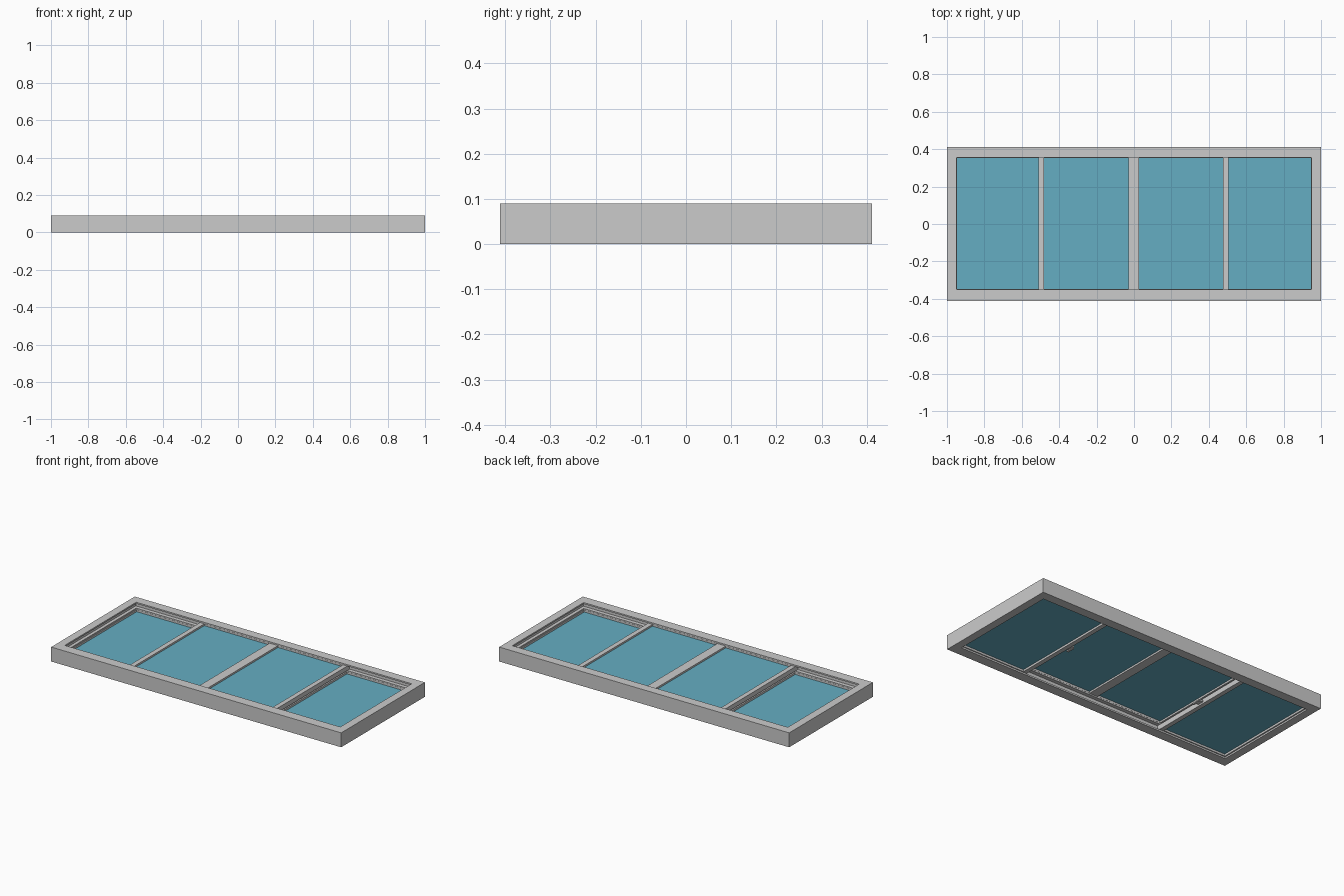
import bpy

if "Cube" in bpy.data.objects:
    bpy.data.objects.remove(bpy.data.objects["Cube"])

YC = 0.0025  # centre line of the opening


def new_object(name, verts, faces, mat=None):
    mesh = bpy.data.meshes.new(name)
    mesh.from_pydata(verts, [], faces)
    ob = bpy.data.objects.new(name, mesh)
    bpy.context.collection.objects.link(ob)
    if mat:
        mesh.materials.append(mat)
    return ob


def rect(x0, x1, y0, y1, z):
    return [(x0, y0, z), (x1, y0, z), (x1, y1, z), (x0, y1, z)]


def box(name, x0, x1, y0, y1, z0, z1, mat=None):
    faces = [(3, 2, 1, 0), (4, 5, 6, 7)]
    faces += [(i, (i + 1) % 4, (i + 1) % 4 + 4, i + 4) for i in range(4)]
    return new_object(name, rect(x0, x1, y0, y1, z0) + rect(x0, x1, y0, y1, z1), faces, mat)


def swept_frame(name, loops):
    """Closed cross-section carried around a rectangle; loops are (x0, x1, y0, y1, z)."""
    verts = [v for l in loops for v in rect(*l)]
    n = len(loops)
    faces = [(4 * k + i, 4 * k + (i + 1) % 4,
              4 * ((k + 1) % n) + (i + 1) % 4, 4 * ((k + 1) % n) + i)
             for k in range(n) for i in range(4)]
    return new_object(name, verts, faces)


glass_mat = bpy.data.materials.new("glass_blue")
glass_mat.diffuse_color = (0.13, 0.42, 0.54, 1)
glass_mat.use_nodes = True
glass_mat.node_tree.nodes["Principled BSDF"].inputs["Base Color"].default_value = glass_mat.diffuse_color

# Outer frame with two tracks: (inset from outer edge, height)
profile = [(0, 0), (0, 0.09), (0.05, 0.09), (0.05, 0.081), (0.03, 0.081), (0.03, 0.053),
           (0.05, 0.053), (0.05, 0.045), (0.03, 0.045), (0.03, 0.010), (0.05, 0.010), (0.05, 0)]
loops = []
for inset, z in profile:
    dy = inset * 1.2
    c = YC if inset else 0
    loops.append((-1 + inset, 1 - inset, -0.412 + dy + c, 0.412 - dy + c, z))
swept_frame("outer_frame", loops)


# Glazed panels: rail opening, rectangular ring and a thin pane
def panel(name, outer, inner, z0, z1):
    ox0, ox1 = outer
    ix0, ix1 = inner
    oy, iy = 0.375, 0.351
    o = (ox0, ox1, YC - oy, YC + oy)
    i = (ix0, ix1, YC - iy, YC + iy)
    swept_frame(name + "_sash", [o + (z0,), o + (z1,), i + (z1,), i + (z0,)])
    zm = (z0 + z1) / 2
    box(name + "_glass", ix0 - 0.005, ix1 + 0.005, YC - iy - 0.005, YC + iy + 0.005,
        zm - 0.003, zm + 0.003, glass_mat)


LOW, HIGH = (0.014, 0.045), (0.053, 0.081)
panel("left_fixed", (-0.969, -0.481), (-0.946, -0.509), *LOW)
panel("right_fixed", (0.476, 0.969), (0.504, 0.946), *LOW)
panel("left_sliding", (-0.51, 0), (-0.48, -0.03), *HIGH)
panel("right_sliding", (0, 0.505), (0.028, 0.475), *HIGH)

# Small latches on the fixed stiles
for side, x0, x1 in (("left", -0.482, -0.455), ("right", 0.45, 0.477)):
    box(side + "_latch", x0, x1, -0.02, 0.02, 0.024, 0.034)
    x = x1 if side == "left" else x0
    box(side + "_latch_lever", x - 0.006, x + 0.006, -0.035, 0.015, 0.02, 0.028)
